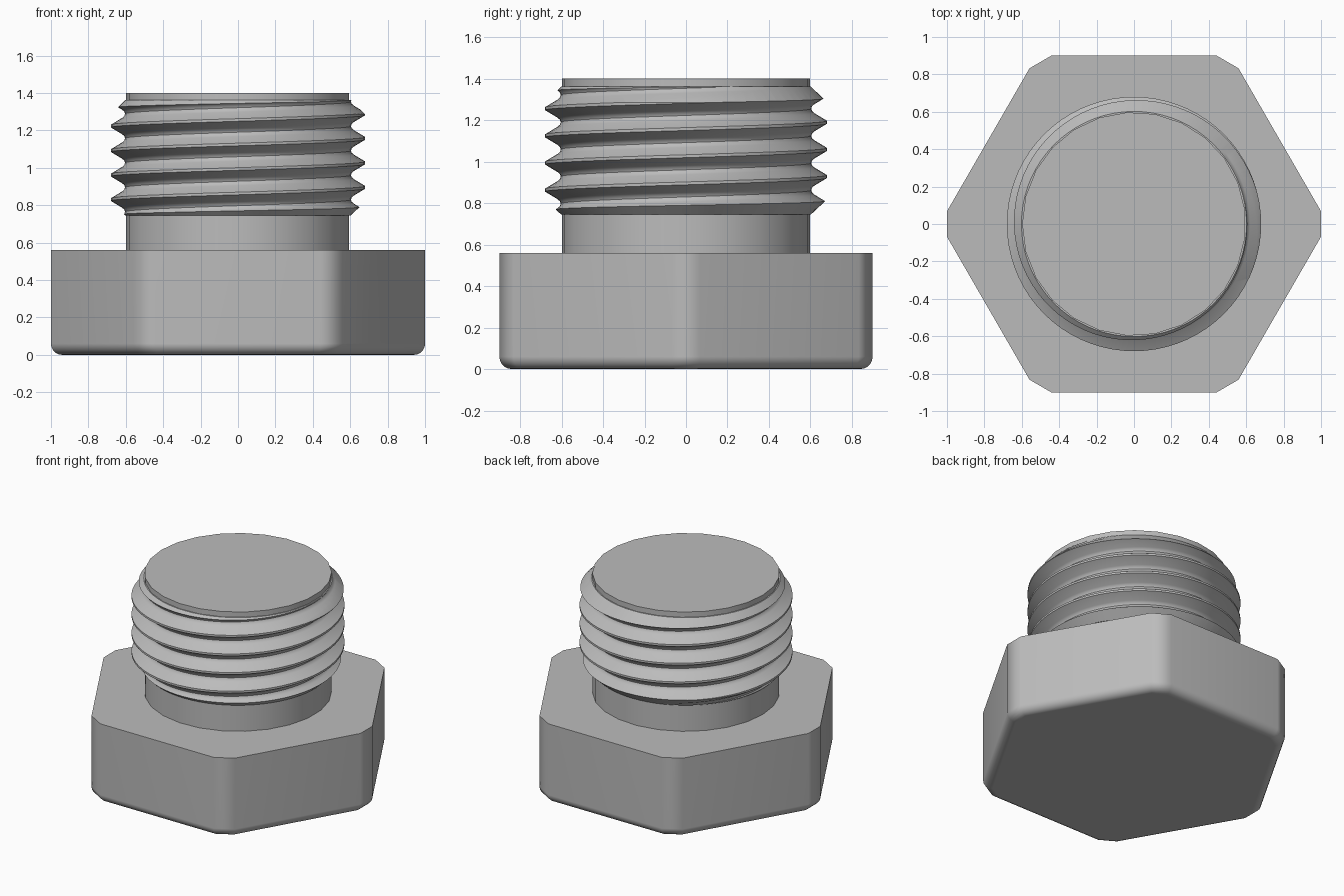
import bpy, bmesh, math

default = bpy.data.objects.get("Cube")
if default:
    bpy.data.objects.remove(default, do_unlink=True)

steel = bpy.data.materials.new("grey steel")
steel.use_nodes = True
colour = (0.5, 0.5, 0.5, 1)
steel.diffuse_color = colour
steel.node_tree.nodes["Principled BSDF"].inputs["Base Color"].default_value = colour


def make_object(name, bm):
    bmesh.ops.recalc_face_normals(bm, faces=bm.faces)
    mesh = bpy.data.meshes.new(name)
    bm.to_mesh(mesh)
    bm.free()
    mesh.materials.append(steel)
    obj = bpy.data.objects.new(name, mesh)
    bpy.context.collection.objects.link(obj)
    return obj


def activate(obj):
    bpy.ops.object.select_all(action="DESELECT")
    obj.select_set(True)
    bpy.context.view_layer.objects.active = obj


def smooth(obj, degrees):
    activate(obj)
    bpy.ops.object.shade_smooth_by_angle(angle=math.radians(degrees))


def lathe(name, profile, sides, start=0.0):
    """Solid of revolution with flat end caps."""
    bm = bmesh.new()
    rings = []
    for r, z in profile:
        rings.append([bm.verts.new((r * math.cos(start + i * math.tau / sides),
                                    r * math.sin(start + i * math.tau / sides), z))
                      for i in range(sides)])
    for low, high in zip(rings, rings[1:]):
        for i in range(sides):
            k = (i + 1) % sides
            bm.faces.new((low[i], low[k], high[k], high[i]))
    bm.faces.new(rings[0])
    bm.faces.new(rings[-1])
    return make_object(name, bm)


# Hexagonal head: clipped corners, rounded lower rim
HEAD_TOP, FLAT, CORNER = 0.56, 0.9, 1.0027
half = math.acos(FLAT / CORNER)
bm = bmesh.new()
outline = []
for side in range(6):
    normal = math.radians(30 + 60 * side)
    for a in (normal - half, normal + half):
        outline.append(bm.verts.new((CORNER * math.cos(a), CORNER * math.sin(a), 0)))
base = bm.faces.new(outline)
grown = bmesh.ops.extrude_face_region(bm, geom=[base], use_keep_orig=True)["geom"]
for v in grown:
    if isinstance(v, bmesh.types.BMVert):
        v.co.z = HEAD_TOP
rim = [e for e in bm.edges if all(v.co.z < 0.01 for v in e.verts)]
bmesh.ops.bevel(bm, geom=rim, offset=0.06, segments=5, profile=0.5, affect="EDGES")
head = make_object("hex_head", bm)
smooth(head, 40)
weighted = head.modifiers.new("weighted normals", "WEIGHTED_NORMAL")
weighted.keep_sharp = True

# Plain shank running through the threaded part
shank = lathe("shank", [(0.598, HEAD_TOP - 0.02), (0.598, 1.4)], 25, math.pi)
smooth(shank, 30)

# Right-handed helical thread: one profile repeated along the axis
PITCH, STEPS, TURNS = 0.131, 72, 8
CREST_Z = 0.83 - PITCH / 2      # crest height at angle zero
profile = [(0.68, -0.007), (0.68, 0.007), (0.62, 0.043), (0.608, 0.054),
           (0.604, 0.0655), (0.608, 0.077), (0.62, 0.088)]
M = len(profile)
bm = bmesh.new()
columns = []
for i in range(STEPS):
    a = math.tau * i / STEPS
    column = []
    for turn in range(-2, TURNS - 2 + (1 if i == 0 else 0)):
        for r, dz in profile:
            z = CREST_Z + PITCH * (turn + i / STEPS) + dz
            column.append(bm.verts.new((r * math.cos(a), r * math.sin(a), z)))
    columns.append(column)
rows = TURNS * M
columns.append(columns[0][M:])   # the seam climbs one pitch per turn
for left, right in zip(columns, columns[1:]):
    for j in range(rows - 1):
        bm.faces.new((left[j], right[j], right[j + 1], left[j + 1]))
# Close both spiral ends with fans to the axis
bottom = [c[0] for c in columns] + columns[0][M - 1:0:-1]
top = [c[rows - 1] for c in columns] + columns[0][rows + M - 2:rows - 1:-1]
for loop in (bottom, top):
    hub = bm.verts.new((0, 0, sum(v.co.z for v in loop) / len(loop)))
    for p, q in zip(loop, loop[1:] + loop[:1]):
        bm.faces.new((p, q, hub))
bmesh.ops.triangulate(bm, faces=bm.faces)
thread = make_object("thread", bm)

# Trim the thread with a chamfered envelope
envelope = lathe("thread_envelope", [(0.602, 0.745), (0.72, 0.855),
                                     (0.72, 1.247), (0.602, 1.363)], STEPS, 0.013)
envelope.hide_render = True
trim = thread.modifiers.new("trim", "BOOLEAN")
trim.operation = "INTERSECT"
trim.solver = "EXACT"
trim.object = envelope
activate(thread)
bpy.ops.object.modifier_apply(modifier=trim.name)
bpy.data.objects.remove(envelope, do_unlink=True)
smooth(thread, 30)
